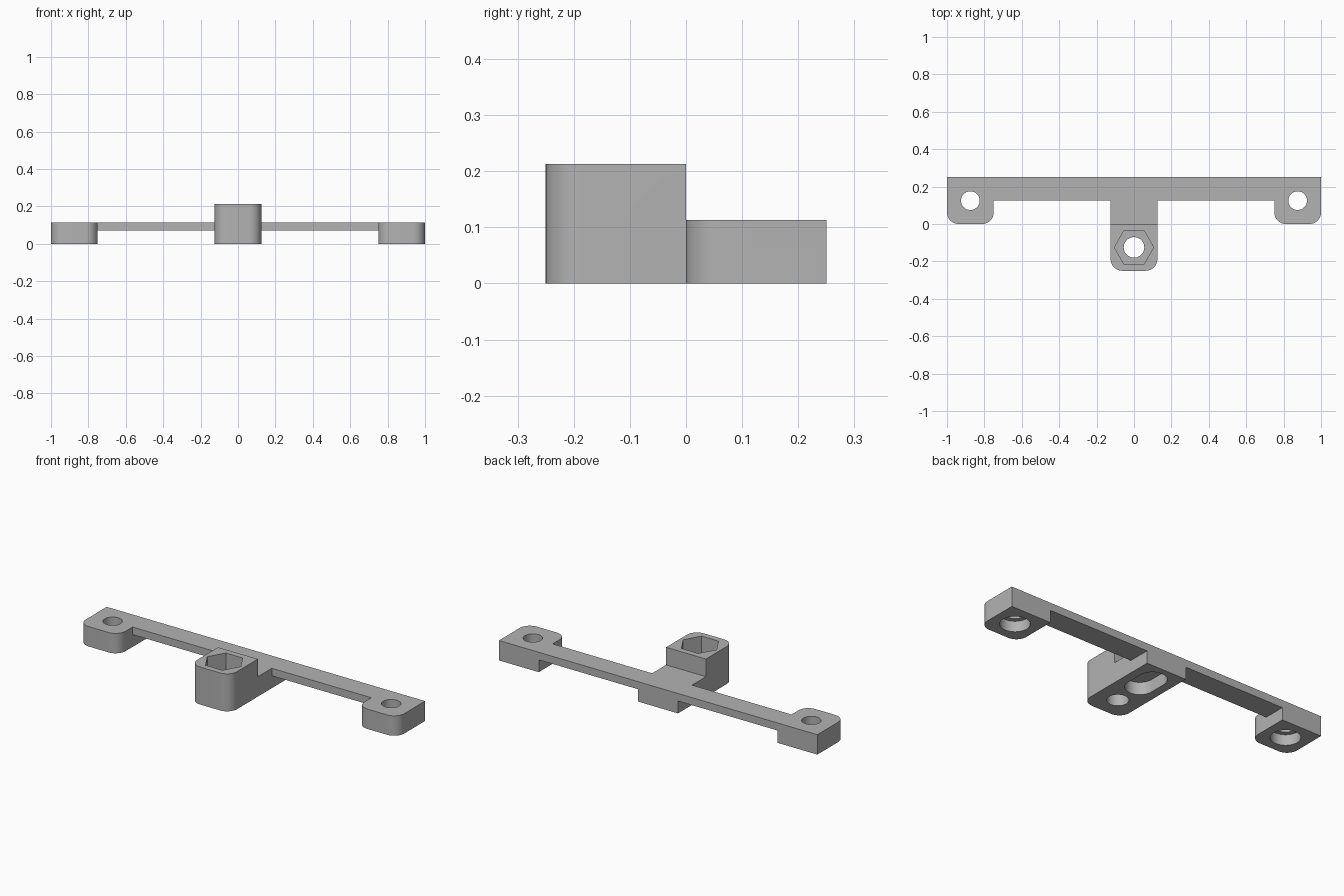
import bpy, bmesh, math

cube = bpy.data.objects.get("Cube")
if cube:
    bpy.data.objects.remove(cube, do_unlink=True)

TOP, BAR_BOTTOM, TALL = 0.113, 0.07, 0.213
HALF, ROUND = 0.125, 0.0625

gray = bpy.data.materials.new("plain gray")
gray.use_nodes = True
colour = (0.45, 0.45, 0.45, 1)
gray.diffuse_color = colour
gray.node_tree.nodes["Principled BSDF"].inputs["Base Color"].default_value = colour


def prism(name, outline, z0, z1):
    """Extrude a counter-clockwise plan outline from z0 to z1."""
    bm = bmesh.new()
    base = bm.faces.new([bm.verts.new((x, y, z0)) for x, y in outline])
    grown = bmesh.ops.extrude_face_region(bm, geom=[base])["geom"]
    for v in grown:
        if isinstance(v, bmesh.types.BMVert):
            v.co.z = z1
    bmesh.ops.recalc_face_normals(bm, faces=bm.faces)
    mesh = bpy.data.meshes.new(name)
    bm.to_mesh(mesh)
    bm.free()
    mesh.materials.append(gray)
    obj = bpy.data.objects.new(name, mesh)
    bpy.context.collection.objects.link(obj)
    return obj


def arc(cx, cy, r, start, end, steps):
    angles = [math.radians(start + (end - start) * i / steps) for i in range(steps + 1)]
    return [(cx + r * math.cos(a), cy + r * math.sin(a)) for a in angles]


def circle(cx, cy, r, sides=48):
    return arc(cx, cy, r, 0, 360, sides)[:-1]


def slot(cx, y0, y1, r):
    return arc(cx, y1, r, 0, 180, 24) + arc(cx, y0, r, 180, 360, 24)


def rect(x0, x1, y0, y1):
    return [(x0, y0), (x1, y0), (x1, y1), (x0, y1)]


def lug(cx, front, back):
    """Block outline with its two front corners rounded."""
    left, right, y = cx - HALF, cx + HALF, front + ROUND
    return (arc(left + ROUND, y, ROUND, 180, 270, 12)
            + arc(right - ROUND, y, ROUND, 270, 360, 12)
            + [(right, back), (left, back)])


def combine(body, part, operation):
    mod = body.modifiers.new(operation, "BOOLEAN")
    mod.operation, mod.solver, mod.object = operation, "EXACT", part
    bpy.context.view_layer.objects.active = body
    bpy.ops.object.modifier_apply(modifier=mod.name)
    bpy.data.objects.remove(part, do_unlink=True)


# Cross bar with end lugs, centre foot and tall nut boss
bracket = prism("mounting_bracket", rect(-1, 1, 0.125, 0.25), BAR_BOTTOM, TOP)
solids = [
    prism("end_lug", lug(-0.875, 0, 0.25), 0, TOP),
    prism("end_lug", lug(0.875, 0, 0.25), 0, TOP),
    prism("centre_foot", rect(-HALF, HALF, -0.1, 0.25), 0, TOP),
    prism("nut_boss", lug(0, -0.25, 0), 0, TALL),
]
for part in solids:
    combine(bracket, part, "UNION")

# Screw holes with counterbores beneath, hex nut pocket and underside slot
cutters = [
    prism("hex_pocket", circle(0, -0.125, 0.105, 6), BAR_BOTTOM, 0.3),
    prism("bolt_hole", circle(0, -0.125, 0.055), -0.1, 0.3),
    prism("underside_slot", slot(0, 0.045, 0.14, 0.075), -0.1, BAR_BOTTOM),
]
for x in (-0.875, 0.875):
    cutters.append(prism("screw_hole", circle(x, 0.125, 0.05), -0.1, 0.3))
    cutters.append(prism("counterbore", circle(x, 0.125, 0.076), -0.1, 0.06))
for part in cutters:
    combine(bracket, part, "DIFFERENCE")

# Smooth rounded walls, crisp edges
bpy.ops.object.select_all(action="DESELECT")
bracket.select_set(True)
bpy.context.view_layer.objects.active = bracket
bpy.ops.object.shade_smooth_by_angle(angle=math.radians(30))
